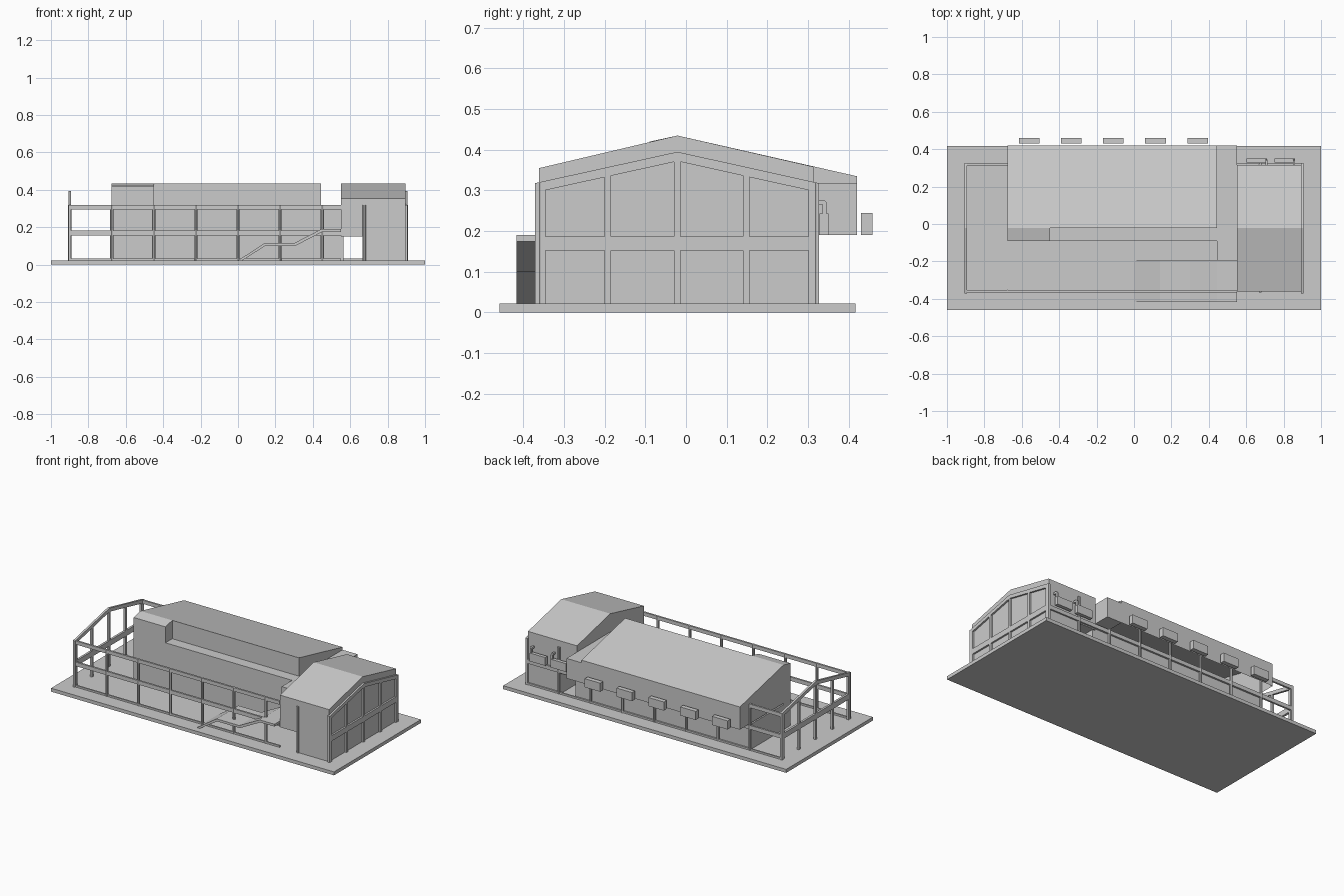
import bpy, bmesh, math
from mathutils import Vector

if "Cube" in bpy.data.objects:
    bpy.data.objects.remove(bpy.data.objects["Cube"])


def mesh_obj(name, bm):
    bmesh.ops.recalc_face_normals(bm, faces=bm.faces)
    me = bpy.data.meshes.new(name)
    bm.to_mesh(me)
    bm.free()
    ob = bpy.data.objects.new(name, me)
    bpy.context.collection.objects.link(ob)
    return ob


def prism(name, profile, lo, hi, axis='x', skip=None):
    """Extrude a 2D profile: (y, z) along x, or (x, z) along y. skip = index of an edge left open."""
    bm = bmesh.new()
    def put(p, t):
        return bm.verts.new((t, p[0], p[1]) if axis == 'x' else (p[0], t, p[1]))
    a = [put(p, lo) for p in profile]
    b = [put(p, hi) for p in profile]
    bm.faces.new(a)
    bm.faces.new(b)
    n = len(a)
    for i in range(n):
        if i != skip:
            j = (i + 1) % n
            bm.faces.new((a[i], a[j], b[j], b[i]))
    return mesh_obj(name, bm)


def box(name, x0, x1, y0, y1, z0, z1):
    return prism(name, [(y0, z0), (y1, z0), (y1, z1), (y0, z1)], x0, x1)


def post(name, x, y, top, r=0.0085):
    bm = bmesh.new()
    bmesh.ops.create_cone(bm, cap_ends=True, segments=8, radius1=r, radius2=r, depth=top - G)
    bmesh.ops.translate(bm, vec=Vector((x, y, (top + G) / 2)), verts=bm.verts)
    return mesh_obj(name, bm)


G = 0.022                    # ground slab top
EAVE, RIDGE = 0.318, 0.395   # frame heights
FRONT, BACK, MID = -0.36, 0.319, -0.021
bays = [-0.9 + 0.225 * i for i in range(9)]
gable_y = [FRONT + 0.007, -0.192, MID, 0.148, BACK - 0.01]

# ground slab
box("ground_slab", -1, 1, -0.459, 0.417, 0, G)

# long side frames: posts and beams
for side, y in (("front", FRONT), ("back", BACK)):
    for x in bays:
        post(side + "_post", x, y, EAVE)
    end = 0.55 if side == "front" else 0.9
    box(side + "_mid_beam", -0.9, end, y - 0.006, y + 0.006, 0.157, 0.182)
    box(side + "_sill", -0.9, end, y - 0.005, y + 0.005, G, 0.033)
box("front_top_beam", -0.9, 0.55, FRONT - 0.006, FRONT + 0.006, 0.295, EAVE)
box("back_top_beam", -0.9, -0.675, BACK - 0.006, BACK + 0.006, 0.295, EAVE)

# gable end frames
for side, x in (("left", -0.9), ("right", 0.9)):
    x0, x1 = x - 0.007, x + 0.007
    prism(side + "_gable_beam", [(-0.371, EAVE), (MID, RIDGE), (0.327, EAVE), (0.327, EAVE - 0.023),
                                 (MID, RIDGE - 0.023), (-0.371, EAVE - 0.023)], x0, x1)
    box(side + "_cross_beam", x0, x1, -0.371, 0.327, 0.152, 0.187)
    for y in gable_y:
        top = EAVE + (RIDGE - EAVE) * (1 - abs(y - MID) / 0.349) - 0.008
        box(side + "_gable_post", x0, x1, y - 0.008, y + 0.008, G, top)
    for y in (FRONT - 0.004, BACK + 0.001):
        box(side + "_corner_post", x0, x1, y - 0.007, y + 0.007, G, EAVE)

# end block: overhanging upper floor with pitched roof, narrower ground floor
prism("end_block_upper", [(-0.361, 0.15), (0.315, 0.15), (0.315, 0.358), (MID, 0.435), (-0.361, 0.355)],
      0.55, 0.896)
box("end_block_ground", 0.665, 0.896, -0.361, 0.315, G, 0.15)

# main hall: lean-to roof shell open below, over a recessed ground floor
prism("hall_upper", [(MID, 0.19), (0.42, 0.19), (0.42, 0.335), (MID, 0.435)], -0.675, 0.445, skip=0)
box("hall_ground_floor", -0.675, 0.565, -0.09, 0.308, G, 0.182)
box("hall_front_gallery", -0.675, 0.445, -0.09, MID, 0.182, EAVE)
prism("hall_front_dormer", [(-0.09, EAVE), (MID, EAVE), (MID, 0.435), (-0.09, 0.42)], -0.675, -0.45)
box("connector", 0.445, 0.55, -0.195, 0.42, 0.19, EAVE)

# entrance ramp with a half landing
ramp = [(0, G), (0.14, 0.115), (0.3, 0.115), (0.445, 0.19), (0.55, 0.19)]
under = [(0.55, 0.175), (0.45, 0.175), (0.305, 0.1), (0.145, 0.1), (0.022, G)]
prism("entrance_ramp", ramp + under, -0.417, -0.195, 'y')

# window boxes along the back of the hall
for i in range(5):
    x = -0.56 + 0.225 * i
    box("hall_window_box", x - 0.055, x + 0.055, 0.43, 0.459, 0.19, 0.245)

# smaller boxes with side brackets on the back of the end block
for x in (0.657, 0.805):
    box("block_window_box", x - 0.055, x + 0.055, 0.328, 0.35, 0.19, 0.243)
    prism("block_window_bracket", [(0.315, 0.265), (0.336, 0.265), (0.336, 0.24), (0.346, 0.24),
                                   (0.346, 0.27), (0.34, 0.277), (0.315, 0.277)], x + 0.045, x + 0.057)
